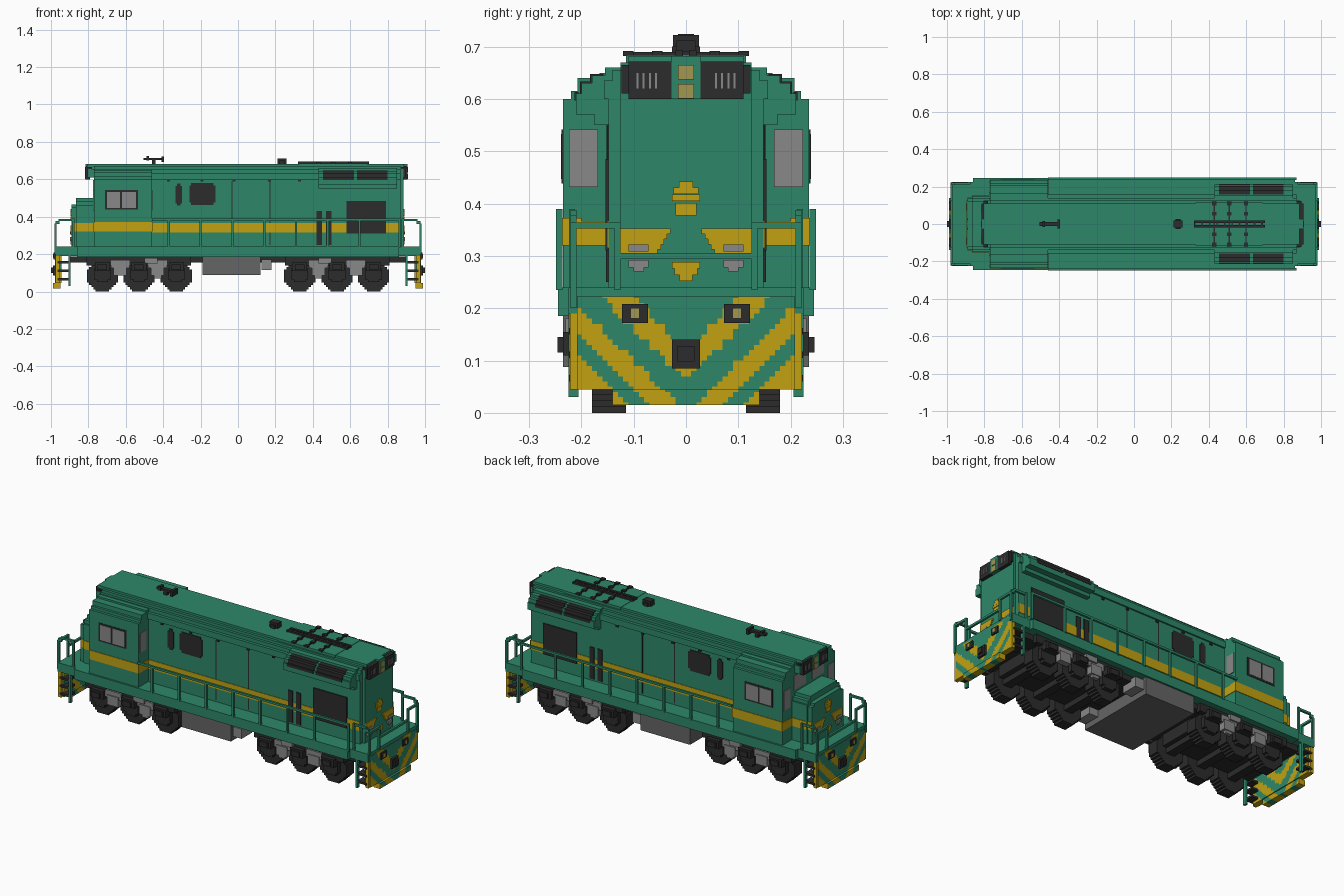
import bpy, bmesh, math
from mathutils import Vector

if "Cube" in bpy.data.objects:
    bpy.data.objects.remove(bpy.data.objects["Cube"], do_unlink=True)


def material(name, rgb):
    m = bpy.data.materials.new(name)
    m.use_nodes = True
    m.diffuse_color = (*rgb, 1)
    m.node_tree.nodes["Principled BSDF"].inputs["Base Color"].default_value = (*rgb, 1)
    return m


GREEN = material("green paint", (0.027, 0.245, 0.14))
YELLOW = material("yellow paint", (0.54, 0.36, 0.006))
DARK = material("black metal", (0.025, 0.025, 0.025))
GREY = material("mid grey metal", (0.13, 0.13, 0.13))
LIGHT = material("light grey", (0.25, 0.25, 0.255))
LAMP = material("lamp glass", (0.36, 0.31, 0.085))


def finish(name, bm, *mats):
    bmesh.ops.recalc_face_normals(bm, faces=bm.faces)
    me = bpy.data.meshes.new(name)
    bm.to_mesh(me)
    bm.free()
    for m in mats:
        me.materials.append(m)
    ob = bpy.data.objects.new(name, me)
    bpy.context.collection.objects.link(ob)
    return ob


def boxes(name, mat, items, flip_x=False, flip_y=False):
    """Boxes given as (x0, x1, y0, y1, z0, z1), optionally repeated on the other side or end."""
    bm = bmesh.new()
    for x0, x1, y0, y1, z0, z1 in items:
        for sx in ((1, -1) if flip_x else (1,)):
            for sy in ((1, -1) if flip_y else (1,)):
                vs = bmesh.ops.create_cube(bm, size=1)["verts"]
                for v in vs:
                    v.co = Vector((sx * ((x0 + x1) / 2 + v.co.x * (x1 - x0)),
                                   sy * ((y0 + y1) / 2 + v.co.y * (y1 - y0)),
                                   (z0 + z1) / 2 + v.co.z * (z1 - z0)))
    return finish(name, bm, mat)


def hull(name, mat, half, x0, x1):
    """Symmetrical cross-section, given as half outline (y, z), run along x."""
    outline = half + [(-y, z) for y, z in reversed(half)]
    bm = bmesh.new()
    f = bm.faces.new([bm.verts.new((x0, y, z)) for y, z in outline])
    ex = bmesh.ops.extrude_face_region(bm, geom=[f])["geom"]
    for v in ex:
        if isinstance(v, bmesh.types.BMVert):
            v.co.x = x1
    return finish(name, bm, mat)


def disc_rows(cx, cz, r, y0, y1, step):
    """Rows of boxes that make a stepped disc."""
    n = round(r / step)
    rows = []
    for i in range(-n, n):
        h = math.sqrt(max(r * r - ((i + 0.5) * step) ** 2, 0))
        h = max(step, round(h / step) * step)
        rows.append((cx - h, cx + h, y0, y1, cz + i * step, cz + (i + 1) * step))
    return rows


# Frame and walkway
boxes("walkway", GREEN, [(-0.86, 0.86, -0.245, 0.245, 0.185, 0.24)])
boxes("end_platforms", GREEN, [(0.86, 0.975, -0.225, 0.225, 0.19, 0.24)], flip_x=True)
boxes("underframe", DARK, [(-0.9, 0.9, -0.19, 0.19, 0.155, 0.187)])
boxes("fuel_tank", GREY, [(-0.19, 0.12, -0.235, 0.235, 0.088, 0.186)])
boxes("air_tanks", LIGHT, [(0.125, 0.18, 0.13, 0.225, 0.115, 0.17)], flip_y=True)

# Hoods and cab
roof = [(0.14, 0.635), (0.14, 0.655), (0.125, 0.655), (0.125, 0.67), (0.11, 0.67), (0.11, 0.682)]
hull("long_hood", GREEN, [(0.148, 0.24), (0.148, 0.6), (0.157, 0.6), (0.157, 0.635)] + roof, -0.46, 0.87)
hull("long_hood_end", GREEN, [(0.125, 0.24), (0.125, 0.6), (0.125, 0.655), (0.11, 0.655), (0.11, 0.682)],
     0.87, 0.885)
hull("cab", GREEN, [(0.235, 0.24), (0.235, 0.6), (0.22, 0.6), (0.22, 0.615), (0.207, 0.615),
                    (0.207, 0.64), (0.165, 0.64), (0.165, 0.65)] + [(0.14, 0.65)] + roof[1:], -0.77, -0.46)
hull("cab_roof_overhang", GREEN, [(0.125, 0.61), (0.125, 0.655), (0.11, 0.655), (0.11, 0.682)], -0.805, -0.77)
hull("short_hood", GREEN, [(0.15, 0.24), (0.15, 0.46), (0.14, 0.46), (0.14, 0.48), (0.12, 0.48),
                           (0.12, 0.5)], -0.865, -0.77)
hull("short_hood_end", GREEN, [(0.14, 0.24), (0.14, 0.45), (0.12, 0.45), (0.12, 0.465)], -0.89, -0.865)
hull("radiator_flare", GREEN, [(0.15, 0.55), (0.175, 0.55), (0.175, 0.57), (0.21, 0.57), (0.21, 0.61),
                               (0.2, 0.61), (0.2, 0.63), (0.18, 0.63), (0.18, 0.645), (0.155, 0.645),
                               (0.155, 0.66)], 0.43, 0.85)

# Side stripes and end paint
boxes("side_stripe", YELLOW, [(-0.46, 0.87, 0.147, 0.151, 0.315, 0.367),
                              (-0.771, -0.457, 0.2, 0.238, 0.32, 0.372),
                              (-0.865, -0.77, 0.148, 0.153, 0.32, 0.367),
                              (-0.772, -0.768, 0.15, 0.236, 0.32, 0.367),
                              (-0.89, -0.865, 0.138, 0.143, 0.32, 0.367),
                              (-0.462, -0.457, 0.15, 0.236, 0.32, 0.367)], flip_y=True)
for label, x in (("rear", 0.887), ("front", -0.892)):
    boxes(label + "_end_stripe", YELLOW,
          [(x - 0.004, x + 0.004, 0.03 + 0.006 * i, 0.125, 0.342 - 0.01 * i, 0.352 - 0.01 * i)
           for i in range(5)], flip_y=True)
    boxes(label + "_round_paint", YELLOW,
          [(x - 0.004, x + 0.004, -w, w, z, z + 0.0125)
           for w, z in ((0.012, 0.252), (0.022, 0.264), (0.027, 0.276),
                        (0.02, 0.377), (0.02, 0.389), (0.027, 0.405), (0.024, 0.418), (0.013, 0.43))])
    boxes(label + "_marker_lamps", LIGHT, [(x - 0.007, x + 0.007, 0.072, 0.11, 0.278, 0.292),
                                           (x - 0.007, x + 0.007, 0.08, 0.1, 0.27, 0.278),
                                           (x - 0.007, x + 0.007, 0.072, 0.11, 0.308, 0.322)], flip_y=True)

# Windows, grilles and doors
boxes("cab_side_windows", LIGHT, [(-0.7, -0.63, 0.23, 0.239, 0.447, 0.533),
                                  (-0.62, -0.545, 0.23, 0.239, 0.447, 0.533)], flip_y=True)
boxes("cab_window_frames", DARK, [(-0.71, -0.535, 0.23, 0.2375, 0.438, 0.542)], flip_y=True)
boxes("cab_end_windows", LIGHT, [(-0.463, -0.456, 0.168, 0.224, 0.432, 0.542),
                                 (-0.774, -0.767, 0.168, 0.224, 0.432, 0.542),
                                 (-0.774, -0.767, 0.03, 0.135, 0.515, 0.595)], flip_y=True)
boxes("side_grilles", DARK, [(-0.335, -0.3, 0.145, 0.152, 0.47, 0.565), (-0.327, -0.308, 0.145, 0.152, 0.46, 0.578),
                             (-0.26, -0.12, 0.145, 0.152, 0.475, 0.567), (-0.25, -0.13, 0.145, 0.152, 0.462, 0.58),
                             (0.58, 0.79, 0.145, 0.154, 0.31, 0.485),
                             (0.42, 0.45, 0.145, 0.153, 0.25, 0.43), (0.47, 0.5, 0.145, 0.153, 0.25, 0.43)],
      flip_y=True)
boxes("side_hinges", DARK, [(x, x + 0.016, 0.147, 0.154, 0.587, 0.597)
                            for x in (-0.38, -0.2, -0.03, 0.16, 0.32)]
      + [(x, x + 0.005, 0.146, 0.15, 0.25, 0.59) for x in (-0.035, 0.168)], flip_y=True)
boxes("radiator_grilles", DARK, [b for a, c in ((0.455, 0.62), (0.635, 0.8)) for b in
                                 ((a, c, 0.205, 0.213, 0.597, 0.613), (a, c, 0.178, 0.203, 0.61, 0.633),
                                  (a, c, 0.158, 0.183, 0.63, 0.648))], flip_y=True)

# Roof equipment
boxes("roof_vent_plate", GREEN, [(0.33, 0.69, -0.115, 0.115, 0.655, 0.684)])
boxes("roof_fan_guards", DARK, [(0.32, 0.7, 0.006, 0.02, 0.682, 0.694)]
      + [(x, x + 0.007, 0, 0.115, 0.682, 0.69) for x in (0.425, 0.505, 0.595)]
      + [(x - 0.008, x + 0.015, y, y + 0.02, 0.682, 0.692)
         for x in (0.425, 0.505, 0.595) for y in (0.045, 0.1)]
      + [(0.32 + 0.04 * i, 0.33 + 0.04 * i, 0, 0.02, 0.684, 0.692) for i in range(10)], flip_y=True)
boxes("exhaust_stack", DARK, [(0.21, 0.26, -0.018, 0.018, 0.68, 0.712), (0.222, 0.248, -0.027, 0.027, 0.68, 0.7)])
boxes("roof_horn", DARK, [(-0.505, -0.395, -0.012, 0.012, 0.702, 0.714), (-0.46, -0.44, -0.01, 0.01, 0.68, 0.703),
                          (-0.41, -0.395, -0.025, 0.025, 0.692, 0.722), (-0.49, -0.475, -0.015, 0.015, 0.7, 0.724)])

# Upper lamps and number boards
for label, x0, x1, s in (("rear", 0.88, 0.905, 1), ("front", -0.815, -0.79, -1)):
    boxes(label + "_number_boards", DARK, [(x0, x1, 0.028, 0.11, 0.6, 0.672), (x0 - 0.01 * s, x1 - 0.01 * s,
                                            0.1, 0.123, 0.61, 0.665)], flip_y=True)
    boxes(label + "_lamp_housing", GREEN, [(x0, x1, -0.028, 0.028, 0.6, 0.682)])
    xf = x1 if s > 0 else x0
    boxes(label + "_upper_lamps", LAMP, [(xf - 0.004, xf + 0.004, -0.015, 0.015, z, z + 0.028)
                                         for z in (0.601, 0.637)])
    boxes(label + "_board_glass", LIGHT, [(xf - 0.002, xf + 0.002, 0.055 + 0.012 * i, 0.059 + 0.012 * i,
                                           0.62, 0.65) for i in range(4)], flip_y=True)

# Handrails
rail = 0.006
boxes("side_handrails", GREEN, [(-0.46, 0.87, 0.236, 0.248, 0.378, 0.39)]
      + [(x - rail, x + rail, 0.236, 0.248, 0.235, 0.385)
         for x in (-0.37, -0.2, -0.03, 0.14, 0.31, 0.48, 0.65, 0.864)], flip_y=True)
boxes("end_handrails", GREEN, [(0.97, 0.982, 0.125, 0.137, 0.235, 0.355), (0.97, 0.982, 0.209, 0.221, 0.2, 0.365),
                               (0.97, 0.982, 0.125, 0.221, 0.352, 0.364), (0.97, 0.982, 0, 0.13, 0.294, 0.306),
                               (0.955, 0.975, 0.209, 0.221, 0.36, 0.378), (0.875, 0.887, 0.212, 0.224, 0.235, 0.39),
                               (0.885, 0.96, 0.209, 0.221, 0.376, 0.388)], flip_x=True, flip_y=True)

# Corner steps
boxes("step_treads", DARK, [(0.905, 0.965, 0.17, 0.224, z, z + 0.012) for z in (0.06, 0.105, 0.15)],
      flip_x=True, flip_y=True)
boxes("step_posts", GREEN, [(0.895, 0.907, 0.205, 0.225, 0.03, 0.2)], flip_x=True, flip_y=True)
boxes("step_edges", YELLOW, [(0.955, 0.975, 0.205, 0.222, 0.045, 0.2)], flip_x=True, flip_y=True)

# Pilots with diagonal warning stripes
for label, s in (("rear", 1), ("front", -1)):
    for part, x0, x1, w, z0, z1 in (("pilot", 0.945, 0.978, 0.208, 0.045, 0.222),
                                    ("plough", 0.95, 0.99, 0.14, 0.015, 0.045)):
        bm = bmesh.new()
        for v in bmesh.ops.create_cube(bm, size=1)["verts"]:
            v.co = Vector((s * ((x0 + x1) / 2 + v.co.x * (x1 - x0)), v.co.y * 2 * w,
                           (z0 + z1) / 2 + v.co.z * (z1 - z0)))
        for axis, lo, hi in ((Vector((0, 1, 0)), -w, w), (Vector((0, 0, 1)), z0, z1)):
            for k in range(math.ceil(lo * 100 + 0.1), math.floor(hi * 100 - 0.1) + 1):
                bmesh.ops.bisect_plane(bm, geom=bm.verts[:] + bm.edges[:] + bm.faces[:],
                                       plane_co=axis * (k / 100), plane_no=axis)
        for f in bm.faces:
            c = f.calc_center_median()
            d = abs(c.y) - c.z
            f.material_index = int(-0.12 < d < -0.06 or 0 < d < 0.055 or d > 0.095)
        finish(label + "_" + part, bm, GREEN, YELLOW)

# Couplers and lower lamps
boxes("couplers", DARK, [(0.95, 0.99, -0.027, 0.027, 0.085, 0.14), (0.985, 1.0, -0.016, 0.016, 0.098, 0.128)],
      flip_x=True)
boxes("lower_lamp_boxes", DARK, [(0.96, 0.986, 0.073, 0.122, 0.172, 0.208)], flip_x=True, flip_y=True)
boxes("lower_lamps", LAMP, [(0.98, 0.989, 0.089, 0.106, 0.18, 0.2)], flip_x=True, flip_y=True)

# Wheels, axles and bogie frames
for i, x in enumerate((0.33, 0.53, 0.725)):
    boxes(f"wheel_pair_{i + 1}", DARK, disc_rows(x, 0.083, 0.083, 0.115, 0.18, 0.0119)
          + disc_rows(x, 0.095, 0.045, 0.18, 0.205, 0.015), flip_x=True, flip_y=True)
    boxes(f"axle_{i + 1}", DARK, [(x - 0.025, x + 0.025, -0.12, 0.12, 0.06, 0.11)], flip_x=True)
    boxes(f"axle_box_{i + 1}", DARK, [(x - 0.04, x + 0.04, 0.18, 0.235, 0.11, 0.155),
                                      (x - 0.025, x + 0.025, 0.2, 0.246, 0.115, 0.145)],
          flip_x=True, flip_y=True)
boxes("bogie_side_frames", DARK, [(0.25, 0.81, 0.185, 0.212, 0.14, 0.184)], flip_x=True, flip_y=True)
boxes("bogie_springs", LIGHT, [b for x in (0.43, 0.63) for b in
                               ((x - 0.035, x + 0.035, 0.19, 0.225, 0.085, 0.14),
                                (x - 0.05, x + 0.05, 0.19, 0.22, 0.125, 0.165))]
      + [(0.43, 0.5, 0.2, 0.23, 0.15, 0.18), (0.41, 0.45, 0.2, 0.22, 0.07, 0.09)], flip_x=True, flip_y=True)
boxes("bogie_motors", DARK, [(0.28, 0.78, -0.11, 0.11, 0.09, 0.16)], flip_x=True)
